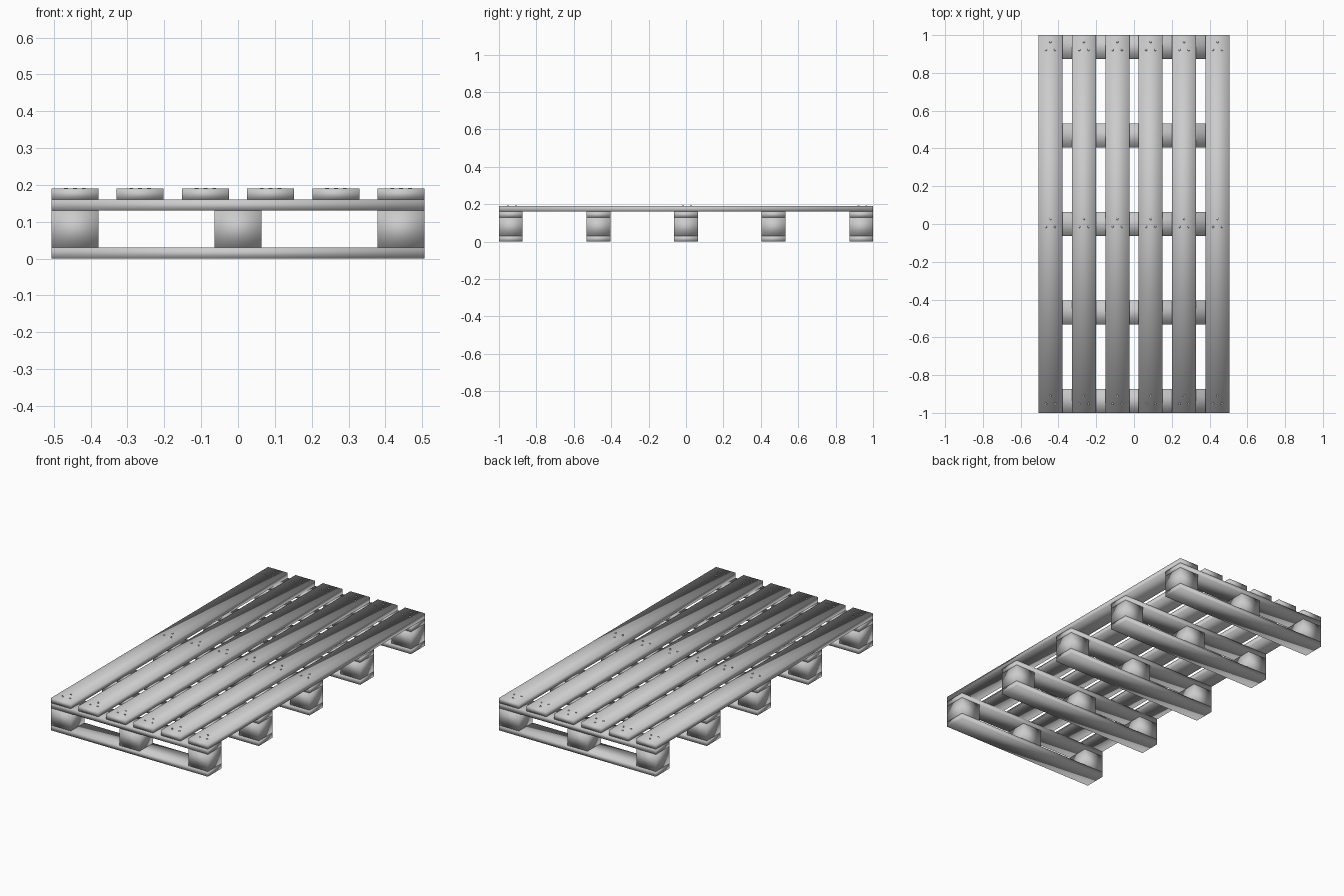
import bpy
import bmesh
from mathutils import Matrix

if "Cube" in bpy.data.objects:
    bpy.data.objects.remove(bpy.data.objects["Cube"], do_unlink=True)


def make_material(name, color):
    mat = bpy.data.materials.new(name)
    mat.use_nodes = True
    mat.diffuse_color = color
    mat.node_tree.nodes["Principled BSDF"].inputs["Base Color"].default_value = color
    return mat


GREY = make_material("pale grey", (0.6, 0.6, 0.6, 1))


def add_object(name, bm, smooth=True):
    mesh = bpy.data.meshes.new(name)
    for face in bm.faces:
        face.smooth = smooth
    bm.to_mesh(mesh)
    bm.free()
    mesh.materials.append(GREY)
    obj = bpy.data.objects.new(name, mesh)
    bpy.context.collection.objects.link(obj)
    return obj


def plank(name, center, size):
    bm = bmesh.new()
    bmesh.ops.create_cube(bm, size=1, matrix=Matrix.Translation(center) @ Matrix.Diagonal((*size, 1)))
    return add_object(name, bm)


WIDTH = 0.127     # plank width and block side
THICK = 0.03      # plank thickness
BLOCK = 0.1       # block height
SPAN = 1.012      # overall width
TOP = 3 * THICK + BLOCK
EDGE = (SPAN - WIDTH) / 2
ROWS = [-0.9365, -0.4675, 0, 0.4675, 0.9365]

# Cross rows: bottom board, three blocks and the stringer above them
for y in ROWS:
    plank("bottom_board", (0, y, THICK / 2), (SPAN, WIDTH, THICK))
    plank("cross_board", (0, y, THICK * 1.5 + BLOCK), (SPAN, WIDTH, THICK))
    for x in (-EDGE, 0, EDGE):
        plank("spacer_block", (x, y, THICK + BLOCK / 2), (WIDTH, WIDTH, BLOCK))

# Deck boards, with three nail heads over the end and middle rows
nails = bmesh.new()
for i in range(6):
    x = -EDGE + i * 2 * EDGE / 5
    plank("deck_board", (x, 0, TOP - THICK / 2), (WIDTH, 2, THICK))
    for y in ROWS[::2]:
        for dx, dy in ((0, 0.027), (-0.024, -0.015), (0.024, -0.015)):
            bmesh.ops.create_cone(nails, cap_ends=True, segments=12, radius1=0.006,
                                  radius2=0.005, depth=0.004,
                                  matrix=Matrix.Translation((x + dx, y + dy, TOP)))
add_object("nail_heads", nails)
